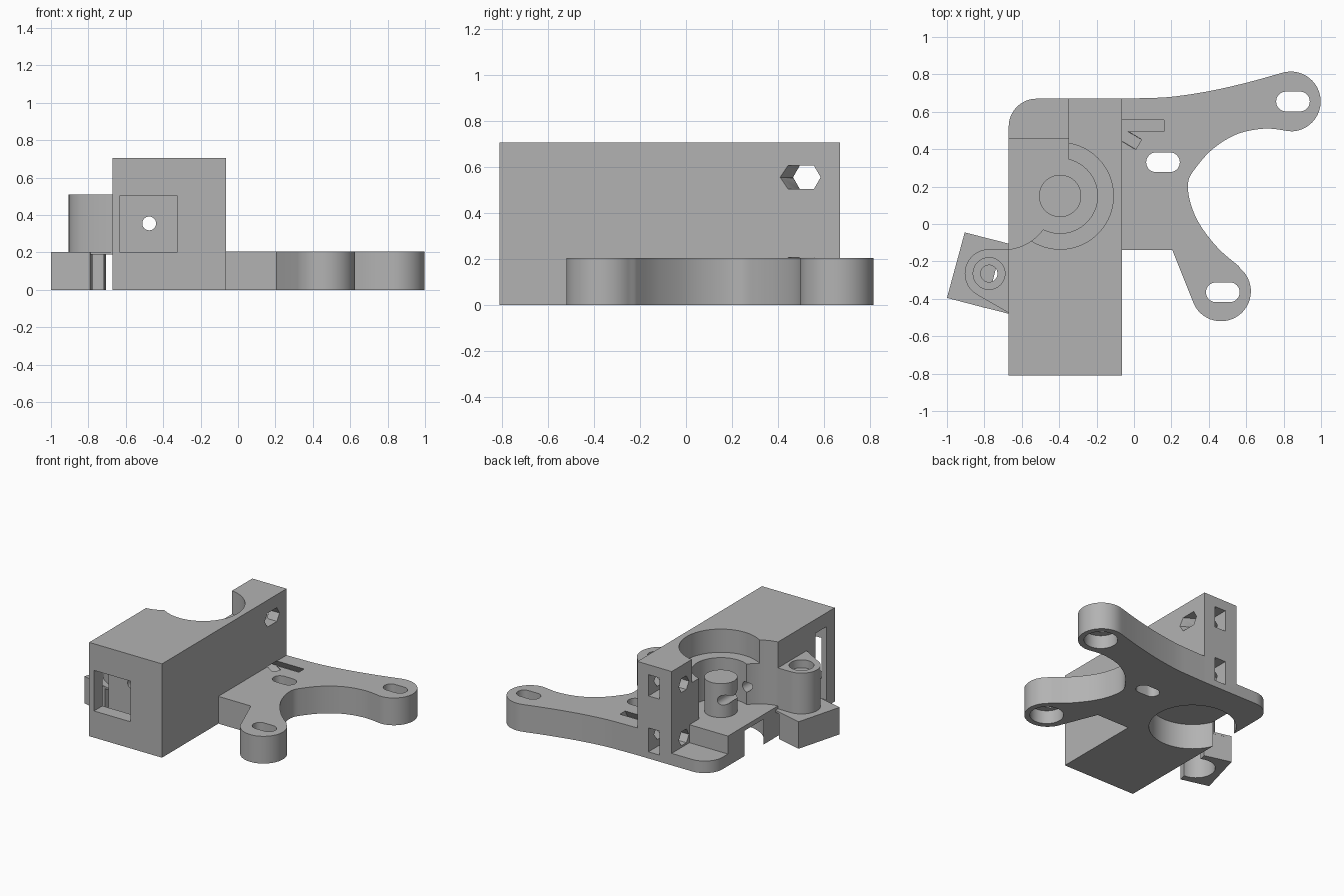
import bpy, bmesh
from math import cos, sin, pi, radians
from mathutils import Vector, Matrix

cube = bpy.data.objects.get("Cube")
if cube:
    bpy.data.objects.remove(cube, do_unlink=True)

grey = bpy.data.materials.new("matte_grey")
grey.use_nodes = True
grey.diffuse_color = (0.45, 0.45, 0.45, 1)
grey.node_tree.nodes["Principled BSDF"].inputs["Base Color"].default_value = grey.diffuse_color


def prism(name, pts, z0, z1, matrix=None):
    """Extrude a closed outline from z0 to z1."""
    bm = bmesh.new()
    face = bm.faces.new([bm.verts.new((x, y, z0)) for x, y in pts])
    top = bmesh.ops.extrude_face_region(bm, geom=[face])["geom"]
    bmesh.ops.translate(bm, vec=(0, 0, z1 - z0),
                        verts=[v for v in top if isinstance(v, bmesh.types.BMVert)])
    bmesh.ops.recalc_face_normals(bm, faces=bm.faces)
    if matrix:
        bm.transform(matrix)
    mesh = bpy.data.meshes.new(name)
    bm.to_mesh(mesh)
    bm.free()
    mesh.materials.append(grey)
    obj = bpy.data.objects.new(name, mesh)
    bpy.context.collection.objects.link(obj)
    return obj


def arc(cx, cy, r, a0, a1, n=16):
    return [(cx + r * cos(radians(a0 + (a1 - a0) * i / n)),
             cy + r * sin(radians(a0 + (a1 - a0) * i / n))) for i in range(n + 1)]


def circle(cx, cy, r, n=48):
    return arc(cx, cy, r, 0, 360 - 360 / n, n - 1)


def rect(x0, x1, y0, y1):
    return [(x0, y0), (x1, y0), (x1, y1), (x0, y1)]


def slot(cx, cy, half=0.09, r=0.053):
    d = half - r
    return arc(cx + d, cy, r, -90, 90) + arc(cx - d, cy, r, 90, 270)


def rod(name, start, end, r, n):
    """Prism with n sides running between two points."""
    a, b = Vector(start), Vector(end)
    side = Vector((0, 0, 1)).cross(b - a).normalized()
    axis = (b - a).normalized()
    m = Matrix((side, axis.cross(side), axis)).transposed().to_4x4()
    return prism(name, circle(0, 0, r, n), 0, (b - a).length, Matrix.Translation(a) @ m)


def smooth_path(pts, steps=6):
    """Catmull-Rom curve through the points."""
    p = [Vector(q) for q in [pts[0]] + pts + [pts[-1]]]
    out = []
    for i in range(1, len(p) - 2):
        a, b, c, d = p[i - 1:i + 3]
        for k in range(steps):
            t = k / steps
            out.append(tuple(0.5 * (2 * b + (c - a) * t + (2 * a - 5 * b + 4 * c - d) * t ** 2
                                    + (3 * b - a - 3 * c + d) * t ** 3)))
    return out + [pts[-1]]


def cut(obj, cutters):
    for c in cutters:
        mod = obj.modifiers.new("cut", "BOOLEAN")
        mod.operation, mod.solver, mod.object = "DIFFERENCE", "EXACT", c
        bpy.context.view_layer.objects.active = obj
        bpy.ops.object.modifier_apply(modifier=mod.name)


LEFT, RIGHT, FRONT, BACK = -0.67, -0.065, -0.81, 0.67
PX, PY = -0.395, 0.15       # bearing pocket axis
BX, BY = -0.775, -0.265     # screw boss axis
WALL = -0.35                # inner side of the rear pillar

# Main block with a rounded rear corner
block = prism("main_block", [(LEFT, FRONT), (RIGHT, FRONT), (RIGHT, BACK)]
              + arc(LEFT + 0.15, BACK - 0.15, 0.15, 90, 180), 0, 0.705)

# Carriage plate with two curved arms
outer = smooth_path([(RIGHT, BACK), (0.05, 0.673), (0.2, 0.68), (0.4, 0.71), (0.6, 0.755), (0.78, 0.805)])
inner = smooth_path([(0.83, 0.496), (0.7, 0.51), (0.55, 0.48), (0.42, 0.4), (0.33, 0.3), (0.29, 0.225),
                     (0.3, 0.12), (0.35, 0), (0.45, -0.13), (0.56, -0.225)])
plate = prism("arm_plate", outer + arc(0.838, 0.655, 0.16, 105, -85, 28) + inner
              + arc(0.465, -0.36, 0.16, 50, -155, 28) + [(0.205, -0.14), (RIGHT, -0.14)], 0, 0.205)

# Screw boss, its rotated foot and the centre post
boss = prism("screw_boss", arc(BX, BY, 0.13, 90, 240, 28)
             + [(LEFT, -0.475), (LEFT + 0.01, -0.475), (LEFT + 0.01, -0.135)], 0.2, 0.51)
foot = prism("boss_foot", [(-0.905, -0.045), (-1, -0.395), (-0.79, -0.45), (-0.705, -0.098)], 0, 0.2)
foot_cover = prism("foot_cover", [(-0.905, -0.045), (-1, -0.395), (LEFT, -0.48), (LEFT, -0.105)], 0.188, 0.203)
post = prism("centre_post", circle(PX, PY, 0.113), 0.2, 0.48)

# Open side and bearing pocket of the block
opening = prism("cut_opening", [(-0.8, -0.137), (-0.7, -0.137)] + arc(-0.7, 0.13, 0.267, -83, -17)
                + [(WALL, PY), (WALL, 0.46), (-0.8, 0.46)], 0.225, 0.8)
step = prism("cut_step", rect(-0.8, WALL, 0.459, 0.8), 0.09, 0.8)
seat = prism("cut_seat", circle(PX, PY, 0.285, 64), 0.53, 0.8)
well = prism("cut_well", circle(PX, PY, 0.2, 64), 0.225, 0.6)
under = prism("cut_underside", circle(PX, PY, 0.297, 64), -0.1, 0.19)

# Front window, side slit and the long screw hole
window = prism("cut_window", rect(-0.63, -0.325, -0.9, -0.65), 0.2, 0.505)
slit = prism("cut_slit", rect(-0.8, -0.28, -0.71, -0.58), 0.05, 0.6)
drill = rod("cut_drill", (-0.475, -0.62, 0.355), (-0.475, 0.5, 0.355), 0.037, 24)

# Clamp holes in the rear pillar: straight, slanted and nut slots
clamps = []
for z, low, high in ((0.155, 0.05, 0.23), (0.555, 0.47, 0.63)):
    clamps += [rod("cut_hex", (-0.5, 0.525, z), (0.16, 0.525, z), 0.06, 6),
               rod("cut_slanted_hex", (0.025, 0.425, z), (-0.21, 0.565, z), 0.06, 6),
               prism("cut_nut_slot", rect(-0.25, -0.157, 0.47, 0.8), low, high)]

# Slots and underside counterbores in the arms, bores in the boss
slots = [prism("cut_slot", slot(x, y), -0.1, 0.4)
         for x, y in ((0.85, 0.655), (0.475, -0.365), (0.155, 0.33))]
counterbores = [prism("cut_counterbore", circle(x, y, 0.115), -0.1, 0.1)
                for x, y in ((0.845, 0.655), (0.47, -0.365))]
bores = [prism("cut_boss_head", circle(BX, BY, 0.085), 0.45, 0.7),
         prism("cut_boss_hole", circle(BX, BY, 0.045), -0.1, 0.6)]
foot_recess = prism("cut_foot_recess", circle(BX, BY, 0.13), -0.1, 0.188)

cut(block, [opening, step, seat, well, under, window, slit, drill] + clamps)
cut(plate, slots + counterbores + clamps[:2])
cut(boss, bores)
cut(foot, [foot_recess])
cut(foot_cover, bores[1:])
cut(post, [drill])

# Remove the cutters and shade the rounded walls
for obj in [o for o in bpy.data.objects if o.name.startswith("cut_")]:
    bpy.data.objects.remove(obj, do_unlink=True)
bpy.ops.object.select_all(action="DESELECT")
for obj in (block, plate, boss, foot, foot_cover, post):
    obj.select_set(True)
bpy.context.view_layer.objects.active = block
bpy.ops.object.shade_smooth_by_angle(angle=radians(30))
